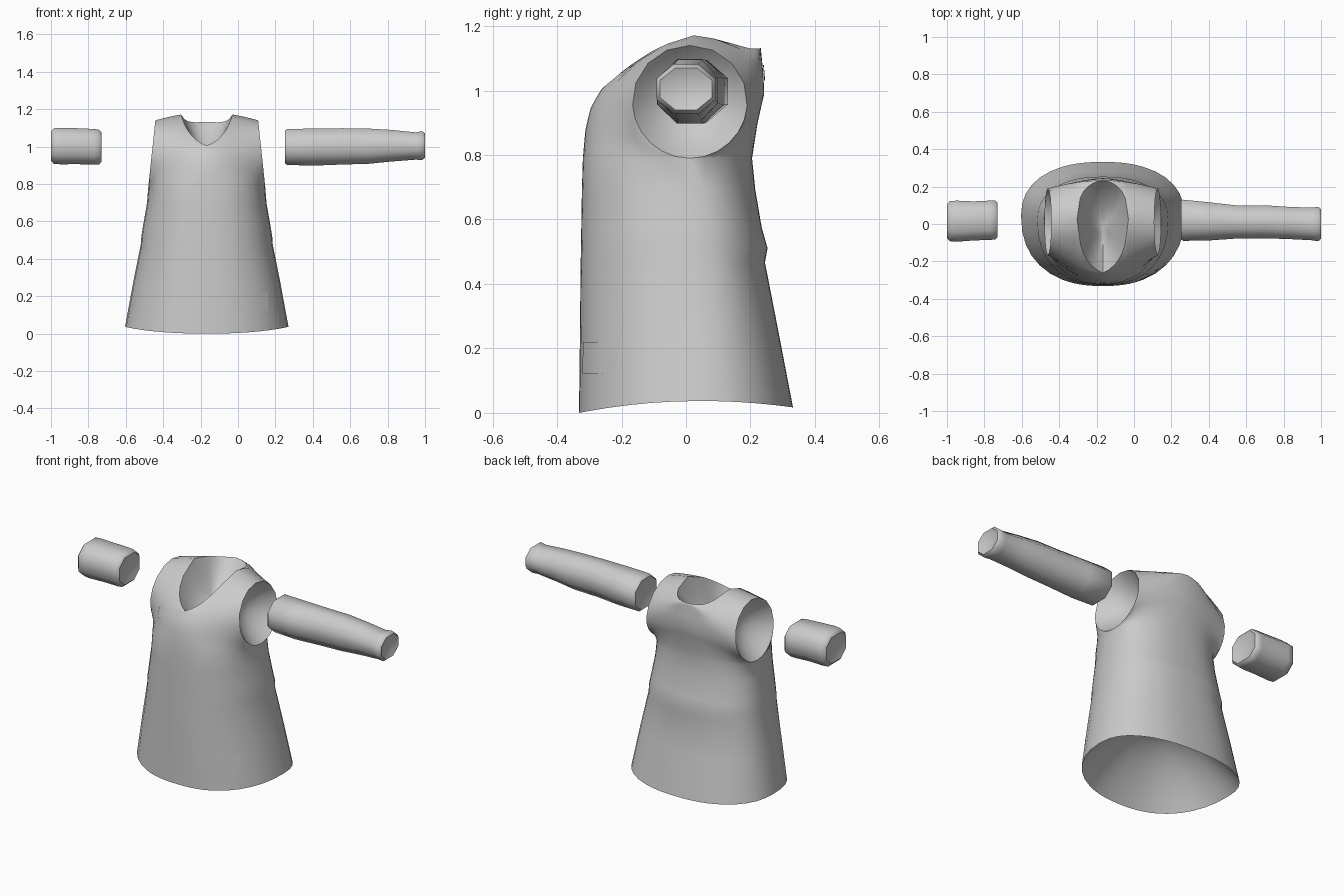
import bpy, bmesh, math
from mathutils import Vector
from mathutils.bvhtree import BVHTree

if "Cube" in bpy.data.objects:
    bpy.data.objects.remove(bpy.data.objects["Cube"])

CX = -0.167  # centre line of the garment body

cloth = bpy.data.materials.new("grey_cloth")
cloth.diffuse_color = (0.6, 0.6, 0.6, 1)
cloth.use_nodes = True
cloth.node_tree.nodes["Principled BSDF"].inputs["Base Color"].default_value = cloth.diffuse_color


def lerp(a, b, t):
    return a + (b - a) * t


def finish(name, bm, angle=35):
    bmesh.ops.remove_doubles(bm, verts=bm.verts, dist=0.0005)
    bmesh.ops.recalc_face_normals(bm, faces=bm.faces)
    mesh = bpy.data.meshes.new(name)
    bm.to_mesh(mesh)
    bm.free()
    mesh.materials.append(cloth)
    obj = bpy.data.objects.new(name, mesh)
    bpy.context.collection.objects.link(obj)
    bpy.ops.object.select_all(action='DESELECT')
    obj.select_set(True)
    bpy.context.view_layer.objects.active = obj
    bpy.ops.object.shade_smooth_by_angle(angle=math.radians(angle))
    return obj


def add_grid(bm, rows, closed=False):
    vs = [[bm.verts.new(p) for p in row] for row in rows]
    for a, b in zip(vs, vs[1:]):
        n = len(a)
        for i in range(n if closed else n - 1):
            j = (i + 1) % n
            bm.faces.new((a[i], a[j], b[j], b[i]))
    return vs


def add_bowl(bm, loop, depth):
    """Close an opening with a bowl sunk along the depth vector."""
    loop = [Vector(p) for p in loop]
    lo = Vector([min(p[k] for p in loop) for k in range(3)])
    hi = Vector([max(p[k] for p in loop) for k in range(3)])
    mid, depth = (lo + hi) / 2, Vector(depth)
    rows = [[mid.lerp(p, s) + depth * (1 - s * s) for p in loop]
            for s in (1, .92, .8, .65, .48, .3, .12)]
    vs = add_grid(bm, rows, closed=True)
    bm.faces.new(vs[-1])


# ---- Garment body ----
# centre line over the chest, neck and back (y, z)
CENTRE = [(-.32, .79), (-.312, .88), (-.295, .95), (-.262, 1.005), (-.19, 1.075),
          (-.08, 1.145), (.03, 1.184), (.1, 1.174), (.17, 1.156), (.232, 1.132),
          (.245, 1.0), (.222, .9), (.205, .79)]
# skirt rings: z, half width, front y, back y, side y
SKIRT = [(.79, .312, -.32, .205, .012), (.69, .320, -.323, .215, .015),
         (.57, .340, -.325, .235, .02), (.505, .350, -.326, .253, .02),
         (.46, .353, -.327, .245, .025), (.25, .393, -.329, .285, .035),
         (0., .437, -.332, .332, .045)]
NECK = 0.5   # neck half width as a share of the shoulder
POW = 2 / 2.3


def across_x(angle):
    return math.copysign(abs(math.sin(angle)) ** POW, angle)


def shoulder(angle, t):
    """Point on the upper body: angle across, t from front hem over to back."""
    u = across_x(angle)
    ph = 2 * math.pi * t
    flat = min(1, 1.6 * math.sin(math.pi * t))
    w = lerp(1 - max(math.cos(angle), 0) ** POW, abs(u) ** 1.8, flat)
    f = min(t * 12, 11.9999)
    i = int(f)
    cy, cz = (lerp(CENTRE[i][k], CENTRE[i + 1][k], f - i) for k in (0, 1))
    ay, az = .012 - .178 * math.sin(ph), .965 - .175 * math.cos(ph)
    half = .312 - .037 * (1 - math.cos(ph)) / 2
    return Vector((CX + half * u, lerp(cy, ay, w), lerp(cz, az, w)))


def neck_limits(angle):
    k = min(abs(across_x(angle)) / NECK, 1)
    r = math.sqrt(max(0, 1 - k * k))
    return .25 + .25 * (.25 * k + .75 * (1 - r)), .5 + .25 * r


def steps(a, b, c, m, n):
    return [lerp(a, b, i / m) for i in range(m)] + [lerp(b, c, i / n) for i in range(n + 1)]


bm = bmesh.new()
edge = math.asin(NECK ** (1 / POW))
across = [edge * i / 6 for i in range(7)] + [lerp(edge, math.pi / 2, i / 6) for i in range(1, 7)]
across = [-a for a in reversed(across[1:])] + across
front, back = [], []
for a in across:
    tf, tb = neck_limits(a)
    front.append([shoulder(a, t) for t in steps(0, .24, tf, 6, 4)])
    back.append([shoulder(a, t) for t in steps(1, .762, tb, 6, 4)])
add_grid(bm, front)
add_grid(bm, back)

# skirt with a hem that lifts at the sides
rings = []
for z, half, yf, yb, ys in SKIRT:
    ring = []
    for sign, angles in ((-1, across[:-1]), (1, across[:0:-1])):
        for a in angles:
            c = max(math.cos(a), 0) ** POW
            lift = lerp(.037, 0 if sign < 0 else .017, c * c) * (1 - z / .79)
            ring.append((CX + half * across_x(a), lerp(ys, yf if sign < 0 else yb, c), z + lift))
    rings.append(ring)
add_grid(bm, rings, closed=True)
bmesh.ops.remove_doubles(bm, verts=bm.verts, dist=0.0005)
tree = BVHTree.FromBMesh(bm)

# sunken linings in the neck, armholes and hem
add_bowl(bm, [c[-1] for c in front[6:19]] + [c[-1] for c in back[17:6:-1]], (0, 0, -.13))
for col, side in ((0, 1), (-1, -1)):
    add_bowl(bm, front[col] + back[col][-2:0:-1], (side * .11, 0, 0))
add_bowl(bm, rings[-1], (0, 0, .28))
finish("garment_body", bm, 50)


# ---- Thin patches lying on the cloth ----
def patch(name, x0, x1, z0, z1, side):
    b = bmesh.new()
    rows = []
    for i in range(5):
        row = []
        for j in range(5):
            x, z = lerp(x0, x1, i / 4), lerp(z0, z1, j / 4)
            hit = tree.ray_cast(Vector((x, side * 2, z)), Vector((0, -side, 0)))[0]
            row.append((x, hit.y + side * .004, z))
        rows.append(row)
    add_grid(b, rows)
    finish(name, b)


patch("chest_patch", -.36, -.30, .91, .98, -1)
patch("hem_label", -.03, .16, .12, .22, -1)
patch("back_label", -.21, -.125, 1.03, 1.08, 1)


# ---- Sleeves: eight-sided tubes with slightly sunken ends ----
def sleeve(name, stations, flat):
    """Stations: x, y low, y high, z low, z high; flat is the share of each side left flat."""
    corner = [(1, flat), (flat, 1), (-flat, 1), (-1, flat),
              (-1, -flat), (-flat, -1), (flat, -1), (1, -flat)]
    b = bmesh.new()
    rows = [[(x, (y0 + y1) / 2 + (y1 - y0) / 2 * cy, (z0 + z1) / 2 + (z1 - z0) / 2 * cz)
             for cy, cz in corner] for x, y0, y1, z0, z1 in stations]
    add_grid(b, rows, closed=True)
    add_bowl(b, rows[0], (.015, 0, 0))
    add_bowl(b, rows[-1], (-.015, 0, 0))
    finish(name, b, 50)


sleeve("long_sleeve", [(.25, -.08, .12, .912, 1.085), (.262, -.09, .13, .902, 1.094),
                       (.4, -.088, .116, .898, 1.096), (.56, -.077, .098, .904, 1.098),
                       (.7, -.077, .1, .908, 1.096), (.82, -.08, .092, .92, 1.089),
                       (.95, -.087, .087, .93, 1.076), (.985, -.092, .092, .928, 1.082),
                       (1.0, -.08, .08, .94, 1.07)], .42)
sleeve("short_sleeve", [(-1.0, -.075, .105, .925, 1.08), (-.985, -.092, .122, .908, 1.098),
                        (-.95, -.095, .125, .905, 1.1), (-.86, -.088, .121, .906, 1.098),
                        (-.77, -.085, .125, .903, 1.094), (-.742, -.083, .126, .905, 1.09),
                        (-.73, -.07, .115, .918, 1.078)], .5)
